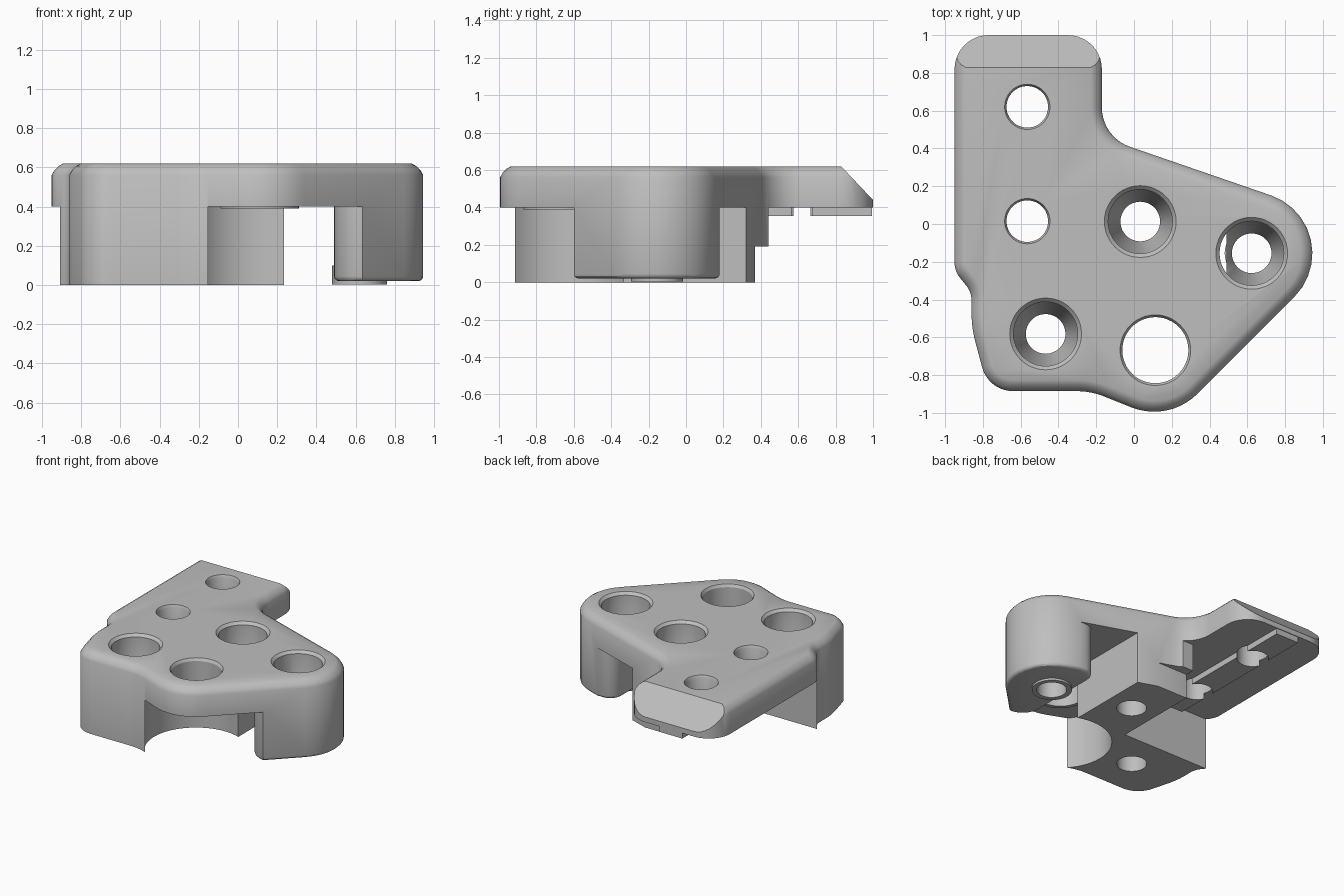
import bpy, bmesh, math
from mathutils import Vector, Matrix

if "Cube" in bpy.data.objects:
    bpy.data.objects.remove(bpy.data.objects["Cube"])

grey = bpy.data.materials.new("light_grey")
grey.use_nodes = True
grey.diffuse_color = (0.52, 0.52, 0.52, 1)
grey.node_tree.nodes["Principled BSDF"].inputs["Base Color"].default_value = (0.52, 0.52, 0.52, 1)

TOP, UNDER = 0.62, 0.40


def make(name, bm):
    bmesh.ops.recalc_face_normals(bm, faces=bm.faces[:])
    mesh = bpy.data.meshes.new(name)
    bm.to_mesh(mesh)
    bm.free()
    mesh.materials.append(grey)
    ob = bpy.data.objects.new(name, mesh)
    bpy.context.collection.objects.link(ob)
    return ob


def rounded(corners, steps=10):
    """Turn (x, y, radius) corners into an outline with arcs."""
    out = []
    for i, (x, y, r) in enumerate(corners):
        p = Vector((x, y))
        if r == 0:
            out.append(p)
            continue
        u = (Vector(corners[i - 1][:2]) - p).normalized()
        v = (Vector(corners[(i + 1) % len(corners)][:2]) - p).normalized()
        ang = u.angle(v)
        centre = p + (u + v).normalized() * r / math.sin(ang / 2)
        start = p + u * r / math.tan(ang / 2) - centre
        sweep = (math.pi - ang) * (1 if u.cross(v) < 0 else -1)
        for k in range(steps + 1):
            out.append(centre + Matrix.Rotation(sweep * k / steps, 2) @ start)
    return out


def prism(name, pts, z0, z1, rim=0):
    bm = bmesh.new()
    face = bm.faces.new([bm.verts.new((p[0], p[1], z0)) for p in pts])
    ext = bmesh.ops.extrude_face_region(bm, geom=[face], use_keep_orig=True)
    new = [g for g in ext["geom"] if isinstance(g, bmesh.types.BMVert)]
    bmesh.ops.translate(bm, verts=new, vec=(0, 0, z1 - z0))
    if rim:
        edges = [e for e in bm.edges if all(v.co.z > z1 - 1e-4 for v in e.verts)]
        bmesh.ops.bevel(bm, geom=edges, offset=rim, segments=3, profile=0.36, affect='EDGES')
    return make(name, bm)


def box(name, x0, x1, y0, y1, z0, z1):
    return prism(name, [(x0, y0), (x1, y0), (x1, y1), (x0, y1)], z0, z1)


def lathe(name, centre, profile, n=48):
    """Closed turned solid from (radius, z) pairs, bottom to top."""
    bm = bmesh.new()
    rings = [[bm.verts.new((centre[0] + r * math.cos(math.tau * k / n),
                            centre[1] + r * math.sin(math.tau * k / n), z))
              for k in range(n)] for r, z in profile]
    for a, b in zip(rings, rings[1:]):
        for k in range(n):
            j = (k + 1) % n
            bm.faces.new((a[k], a[j], b[j], b[k]))
    bm.faces.new(rings[0])
    bm.faces.new(rings[-1])
    return make(name, bm)


def combine(target, tool, op='DIFFERENCE'):
    mod = target.modifiers.new("cut", 'BOOLEAN')
    mod.operation, mod.solver, mod.object = op, 'EXACT', tool
    bpy.context.view_layer.objects.active = target
    bpy.ops.object.modifier_apply(modifier=mod.name)
    bpy.data.objects.remove(tool)


# Full-height body with a softened top rim
outline = rounded([
    (-0.95, -0.25, 0.13), (-0.95, 1.0, 0.18), (-0.17, 1.0, 0.18), (-0.17, 0.46, 0.22),
    (1.217, -0.018, 0.325), (0.185, -1.05, 0.325), (-0.2275, -0.885, 0.4),
    (-0.77, -0.885, 0.17), (-0.86, -0.55, 0.6), (-0.86, -0.36, 0.13)])
body = prism("mounting_bracket", outline, 0, TOP, rim=0.058)

# Underside cavity: a slab that leaves out the main block and the side leg
cavity = box("cavity", -1.5, 1.5, -1.5, 1.5, -0.1, UNDER)
block = prism("block", [(-1.2, -1.2), (0.235, -1.2), (0.235, 0.37),
                        (-0.17, 0.37), (-0.17, -0.3), (-1.2, -0.3)], -0.3, 0.6)
combine(block, lathe("bite", (0.11, -0.67), [(0.36, -0.5), (0.36, 0.8)]))
combine(cavity, block)
combine(cavity, box("step", -0.17, 0.235, 0.3, 0.44, 0.19, 0.6))
combine(cavity, prism("leg", rounded([(0.49, 0.18, 0.1), (1.3, 0.18, 0),
                                      (1.3, -0.6, 0), (0.49, -0.6, 0.15)]), -0.3, 0.6))
combine(body, cavity)
combine(body, box("leg_trim", 0.4, 1.4, -0.9, 0.9, -0.1, 0.02))

# Rounded foot of the side leg
bm = bmesh.new()
bm.from_mesh(body.data)
bmesh.ops.remove_doubles(bm, verts=bm.verts[:], dist=0.003)
foot = [e for e in bm.edges
        if all(v.co.x > 0.4 and abs(v.co.z - 0.02) < 0.001 for v in e.verts)
        and len(e.link_faces) == 2 and e.calc_face_angle(0) > 1]
bmesh.ops.bevel(bm, geom=foot, offset=0.025, segments=3, profile=0.5, affect='EDGES')
bm.to_mesh(body.data)
bm.free()

# Raised details below: locating rib, ring lip and screw boss
combine(body, box("rib", -0.665, -0.47, -0.27, 0.995, 0.355, 0.43), 'UNION')
combine(body, lathe("lip", (0.11, -0.67), [(0.2, 0.39), (0.2, 0.45)]), 'UNION')
combine(body, lathe("boss", (0.62, -0.155), [(0.14, 0.004), (0.14, 0.1)]), 'UNION')

# Sloped back end
bm = bmesh.new()
ends = []
for x in (-1.5, 0.5):
    ends.append([bm.verts.new((x, y, z)) for y, z in ((0.735, 0.72), (1.1, 0.334), (1.3, 0.8))])
bm.faces.new(ends[0])
bm.faces.new(ends[1])
for k in range(3):
    j = (k + 1) % 3
    bm.faces.new((ends[0][k], ends[0][j], ends[1][j], ends[1][k]))
combine(body, make("slope", bm))


# Through holes with countersunk tops
def hole(centre, r, lip, lower=None):
    if lower:
        shape = [(lower, -0.2), (lower, 0.15), (r, 0.3)]
    else:
        shape = [(r, -0.2)]
    shape += [(r, TOP - 0.02), (lip, TOP), (lip, TOP + 0.1)]
    combine(body, lathe("drill", centre, shape))


for y in (0.62, 0.015):
    hole((-0.565, y), 0.11, 0.12)
for centre in ((0.033, 0.013), (0.623, -0.155), (-0.468, -0.582)):
    hole(centre, 0.17, 0.19, lower=0.105)
hole((0.113, -0.668), 0.175, 0.187)

# Smooth shading with sharp edges kept
bpy.ops.object.select_all(action='DESELECT')
body.select_set(True)
bpy.context.view_layer.objects.active = body
bpy.ops.object.shade_smooth_by_angle(angle=math.radians(30))
